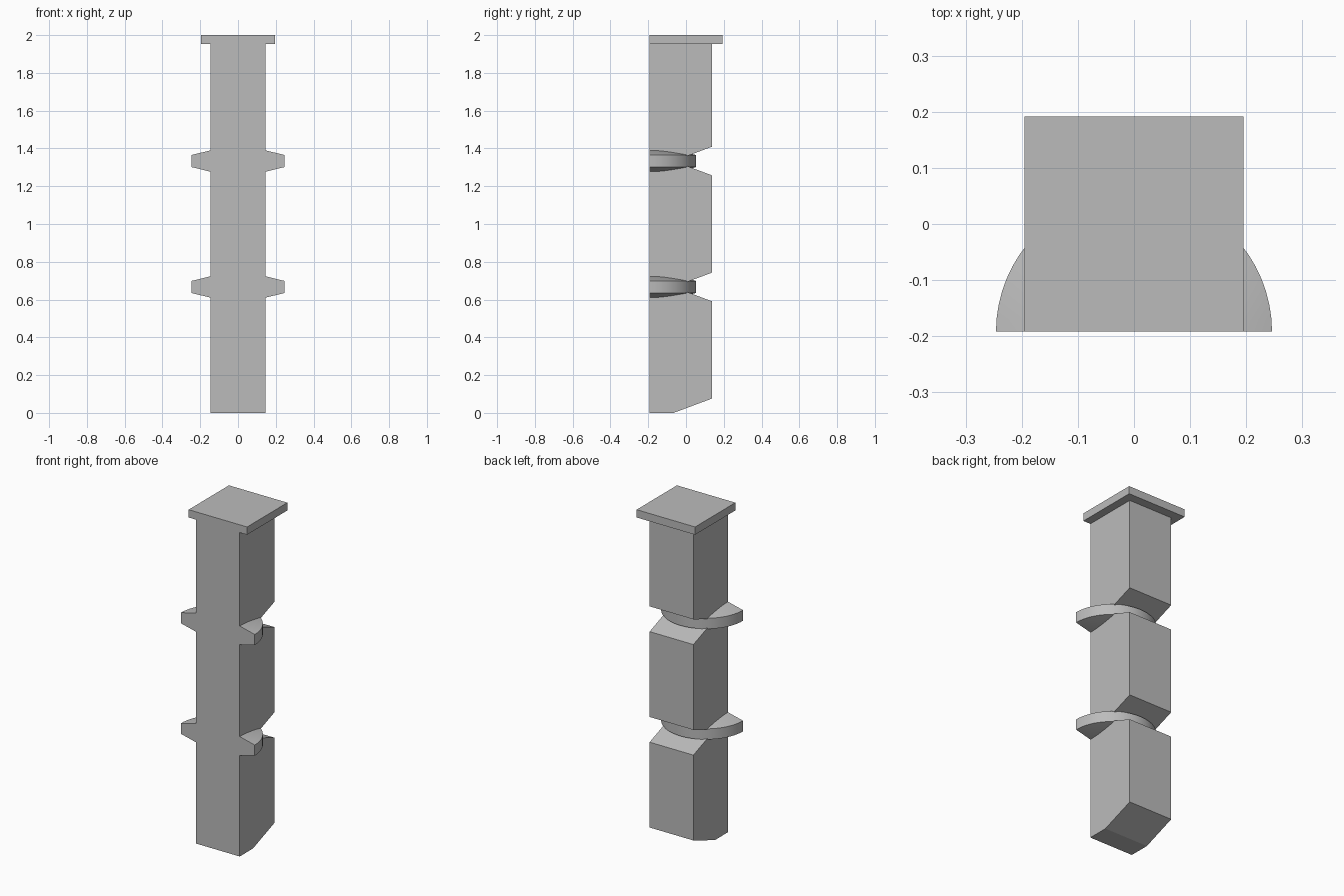
import bpy
import bmesh
from math import cos, sin, pi

cube = bpy.data.objects.get("Cube")
if cube:
    bpy.data.objects.remove(cube, do_unlink=True)

FRONT = -0.192      # flat front plane shared by every part
BACK = 0.138        # back of the post
HALF_W = 0.146      # half width of the post
SEG = 2 / 3         # height of one post segment
CAP_Z = 1.953       # underside of the cap

grey = bpy.data.materials.new("plain grey")
grey.use_nodes = True
colour = (0.5, 0.5, 0.5, 1)
grey.diffuse_color = colour
grey.node_tree.nodes["Principled BSDF"].inputs["Base Color"].default_value = colour


def finish(name, bm):
    bmesh.ops.recalc_face_normals(bm, faces=bm.faces)
    mesh = bpy.data.meshes.new(name)
    bm.to_mesh(mesh)
    bm.free()
    mesh.materials.append(grey)
    obj = bpy.data.objects.new(name, mesh)
    bpy.context.collection.objects.link(obj)
    return obj


def extrude_side_profile(name, points, half_width):
    """Extrude a (y, z) outline across x."""
    bm = bmesh.new()
    face = bm.faces.new([bm.verts.new((-half_width, y, z)) for y, z in points])
    result = bmesh.ops.extrude_face_region(bm, geom=[face])
    verts = [v for v in result["geom"] if isinstance(v, bmesh.types.BMVert)]
    bmesh.ops.translate(bm, vec=(2 * half_width, 0, 0), verts=verts)
    return finish(name, bm)


def half_disc(name, z, radius=0.246, rim=0.032, apex=0.092, steps=32):
    """Half of a double-coned disc, cut flat along the front plane."""
    bm = bmesh.new()
    tip_top = bm.verts.new((0, FRONT, z + apex))
    tip_low = bm.verts.new((0, FRONT, z - apex))
    top, low = [], []
    for i in range(steps + 1):
        a = pi * i / steps
        x, y = radius * cos(a), FRONT + radius * sin(a)
        top.append(bm.verts.new((x, y, z + rim)))
        low.append(bm.verts.new((x, y, z - rim)))
    for i in range(steps):
        bm.faces.new((tip_top, top[i], top[i + 1]))
        bm.faces.new((top[i], low[i], low[i + 1], top[i + 1]))
        bm.faces.new((tip_low, low[i + 1], low[i]))
    bm.faces.new((tip_top, top[0], low[0], tip_low, low[-1], top[-1]))
    obj = finish(name, bm)
    bpy.ops.object.select_all(action="DESELECT")
    obj.select_set(True)
    bpy.context.view_layer.objects.active = obj
    bpy.ops.object.shade_smooth_by_angle(angle=0.15)


# Post with a chamfered foot and two V notches in its back
CHAMFER, DEEP = 0.076, -0.066
outline = [(FRONT, 0), (DEEP, 0), (BACK, CHAMFER)]
for k in (1, 2):
    z = k * SEG
    outline += [(BACK, z - CHAMFER), (DEEP, z), (BACK, z + CHAMFER)]
outline += [(BACK, CAP_Z), (FRONT, CAP_Z)]
extrude_side_profile("post", outline, HALF_W)

# Square cap, flush with the front
extrude_side_profile("cap", [(FRONT, CAP_Z), (0.192, CAP_Z), (0.192, 2), (FRONT, 2)], 0.195)

# Half discs seated in the notches
half_disc("lower_disc", SEG)
half_disc("upper_disc", 2 * SEG)
